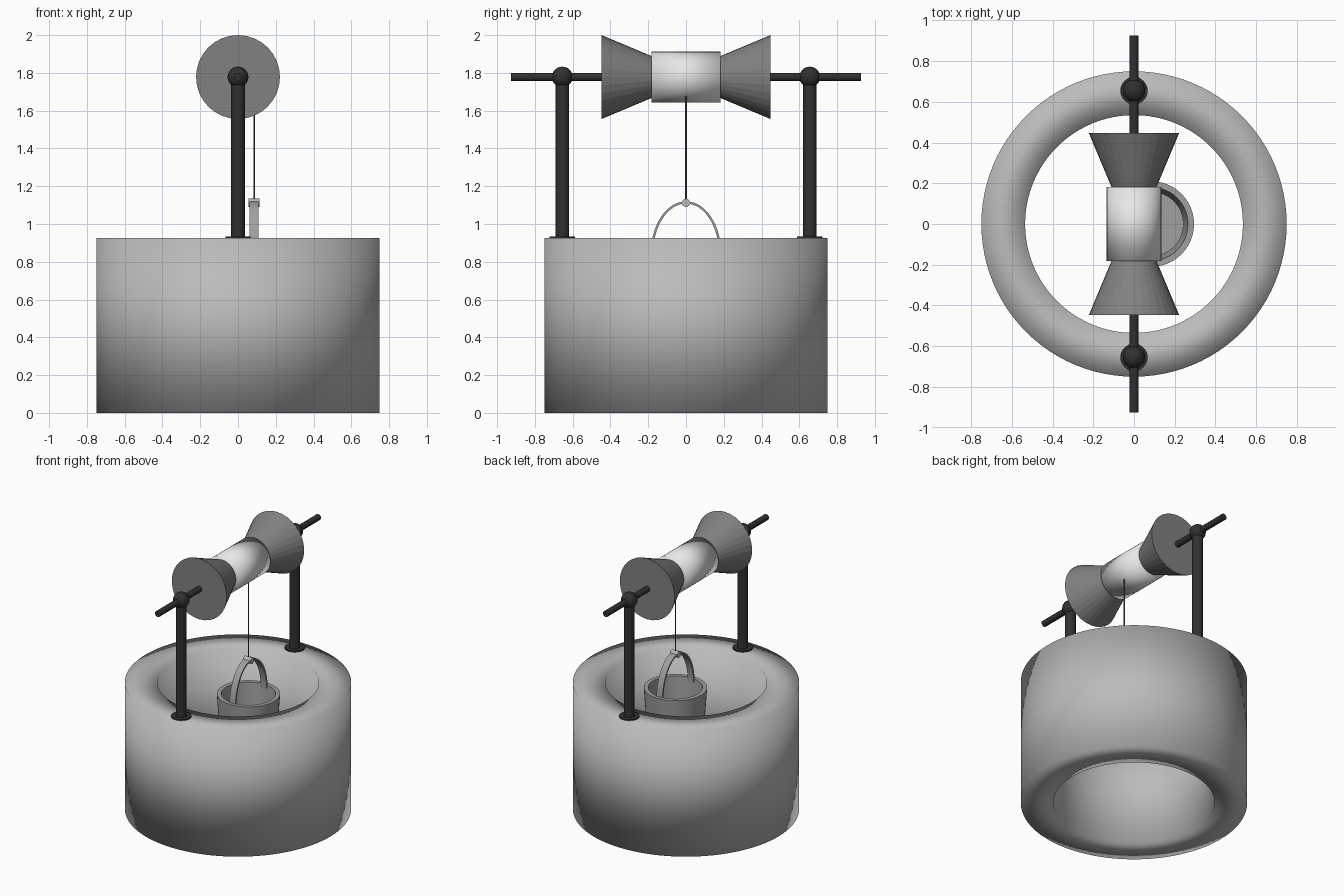
import bpy, bmesh, math
from mathutils import Matrix, Vector

if "Cube" in bpy.data.objects:
    bpy.data.objects.remove(bpy.data.objects["Cube"])


def material(name, value):
    m = bpy.data.materials.new(name)
    m.diffuse_color = (value, value, value, 1)
    m.use_nodes = True
    m.node_tree.nodes["Principled BSDF"].inputs["Base Color"].default_value = m.diffuse_color
    return m


STONE = material("stone grey", 0.5)
IRON = material("dark iron", 0.03)
FLANGE = material("mid grey", 0.22)
DRUM = material("pale wood", 0.8)
METAL = material("bucket grey", 0.35)
CORD = material("cord grey", 0.12)


def finish(name, bm, mat, smooth=None):
    """smooth: None = flat, number = keep edges above that angle sharp."""
    bmesh.ops.recalc_face_normals(bm, faces=bm.faces[:])
    me = bpy.data.meshes.new(name)
    bm.to_mesh(me)
    bm.free()
    me.materials.append(mat)
    ob = bpy.data.objects.new(name, me)
    bpy.context.collection.objects.link(ob)
    if smooth is not None:
        bpy.ops.object.select_all(action='DESELECT')
        ob.select_set(True)
        bpy.context.view_layer.objects.active = ob
        bpy.ops.object.shade_smooth_by_angle(angle=math.radians(smooth))
    return ob


def rod(name, a, b, r1, r2, mat, sides=32, smooth=40):
    """Capped cylinder or cone from point a to point b."""
    a, b = Vector(a), Vector(b)
    turn = (b - a).to_track_quat('Z', 'Y').to_matrix().to_4x4()
    bm = bmesh.new()
    bmesh.ops.create_cone(bm, cap_ends=True, segments=sides, radius1=r1, radius2=r2,
                          depth=(b - a).length,
                          matrix=Matrix.Translation((a + b) / 2) @ turn)
    return finish(name, bm, mat, smooth)


def lathe(name, profile, x, mat, sides, closed, smooth):
    """Spin (radius, z) points about a vertical axis at x."""
    bm = bmesh.new()
    rings = []
    for r, z in profile:
        rings.append([bm.verts.new((x + r * math.cos(math.tau * i / sides),
                                    r * math.sin(math.tau * i / sides), z))
                      for i in range(sides)])
    pairs = list(zip(rings, rings[1:] + rings[:1]))
    if not closed:
        pairs.pop()
        bm.faces.new(rings[0])
        bm.faces.new(rings[-1])
    for p, q in pairs:
        for i in range(sides):
            j = (i + 1) % sides
            bm.faces.new((p[i], p[j], q[j], q[i]))
    return finish(name, bm, mat, smooth)


WALL_TOP, AXLE_Z, POST_Y, BUCKET_X = 0.925, 1.778, 0.655, 0.085

# Open stone ring, with soft shading running over its rims
lathe("well_wall", [(0.75, 0), (0.75, WALL_TOP), (0.535, WALL_TOP), (0.535, 0)],
      0, STONE, 96, True, 180)

# Axle and winding drum
rod("axle", (0, -0.927, AXLE_Z), (0, 0.927, AXLE_Z), 0.022, 0.022, IRON)
rod("drum", (0, -0.183, AXLE_Z), (0, 0.183, AXLE_Z), 0.134, 0.134, DRUM, 48, 180)

# Posts, feet, bearings and flared flanges on both sides
for side, s in (("front", -1), ("back", 1)):
    y = s * POST_Y
    rod(side + "_post", (0, y, WALL_TOP), (0, y, AXLE_Z), 0.036, 0.036, IRON)
    rod(side + "_foot", (0, y, WALL_TOP - 0.01), (0, y, WALL_TOP + 0.008), 0.067, 0.067, IRON)
    bm = bmesh.new()
    bmesh.ops.create_uvsphere(bm, u_segments=24, v_segments=16, radius=0.055,
                              matrix=Matrix.Translation((0, y, AXLE_Z)))
    finish(side + "_bearing", bm, IRON, 40)
    rod(side + "_flange", (0, s * 0.18, AXLE_Z), (0, s * 0.447, AXLE_Z),
        0.11, 0.222, FLANGE, 32, None)

# Hollow, slightly tapered bucket
lathe("bucket", [(0.185, 0.5), (0.21, 0.865), (0.18, 0.865), (0.158, 0.53)],
      BUCKET_X, METAL, 48, False, 40)

# Arched strap handle
bm = bmesh.new()
loops = []
for i in range(33):
    t = math.pi * i / 32
    loops.append([bm.verts.new((BUCKET_X + dx, (0.187 + d) * math.cos(t),
                                0.84 + (0.28 + d) * math.sin(t)))
                  for dx, d in ((-0.024, 0), (0.024, 0), (0.024, -0.012), (-0.024, -0.012))])
for p, q in zip(loops, loops[1:]):
    for k in range(4):
        n = (k + 1) % 4
        bm.faces.new((p[k], p[n], q[n], q[k]))
bm.faces.new(loops[0])
bm.faces.new(loops[-1])
finish("bucket_handle", bm, METAL, 40)

# Rope and the knot around the handle
rod("rope", (BUCKET_X, 0, 1.1), (BUCKET_X, 0, 1.72), 0.004, 0.004, CORD, 12)
rod("rope_knot", (BUCKET_X - 0.03, 0, 1.112), (BUCKET_X + 0.03, 0, 1.112),
    0.022, 0.022, STONE, 16)
